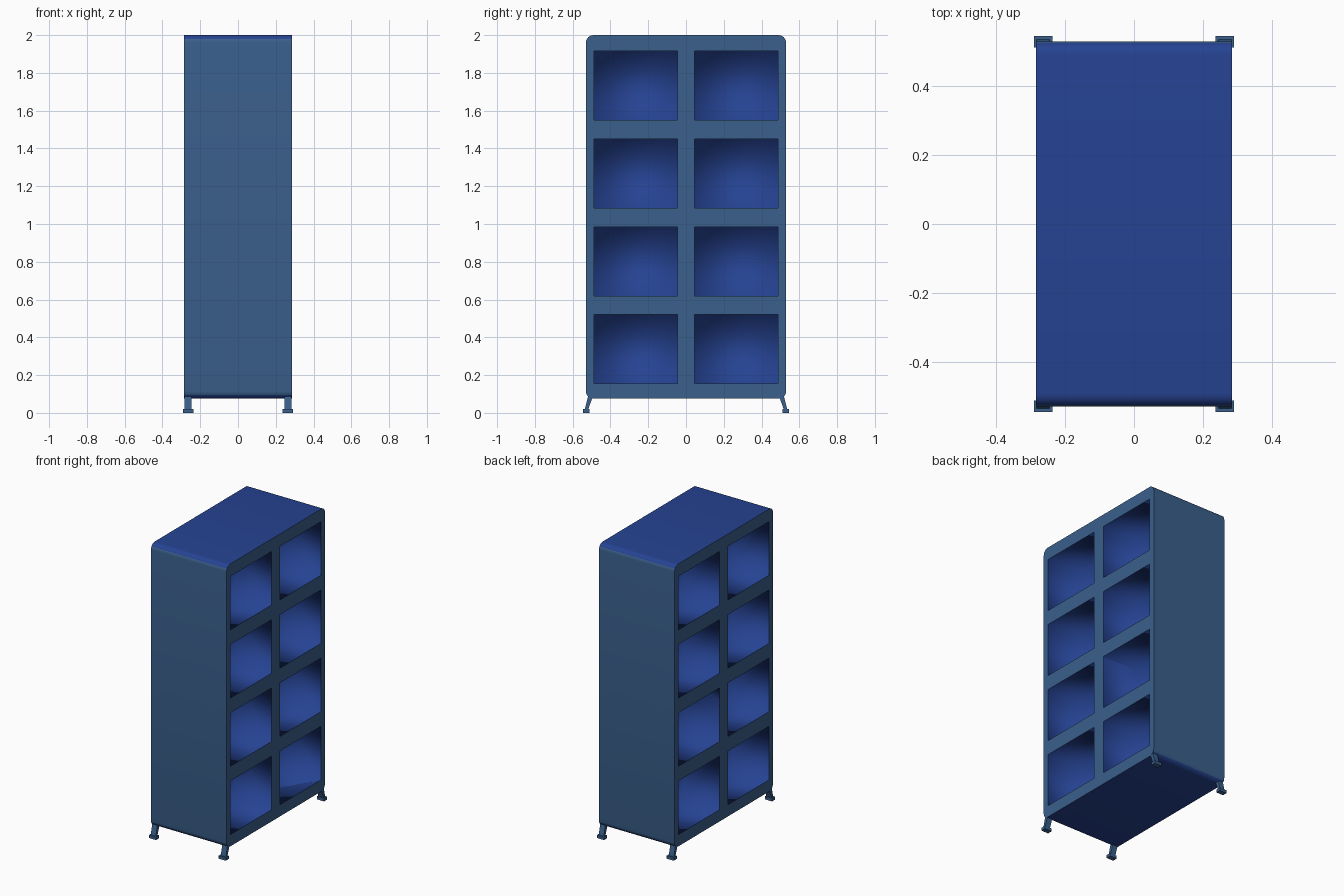
import bpy, bmesh, math

if "Cube" in bpy.data.objects:
    bpy.data.objects.remove(bpy.data.objects["Cube"])

def material(name, col):
    m = bpy.data.materials.new(name)
    m.diffuse_color = (*col, 1)
    m.use_nodes = True
    m.node_tree.nodes["Principled BSDF"].inputs["Base Color"].default_value = m.diffuse_color
    return m

steel = material("steel blue", (0.042, 0.115, 0.26))
deep = material("deep blue", (0.019, 0.056, 0.29))

def make(name, bm, mats):
    bmesh.ops.recalc_face_normals(bm, faces=bm.faces)
    me = bpy.data.meshes.new(name)
    bm.to_mesh(me)
    bm.free()
    ob = bpy.data.objects.new(name, me)
    bpy.context.collection.objects.link(ob)
    for m in mats:
        me.materials.append(m)
    return ob

def prism(bm, low, high, z0, z1, mat=0):
    # low / high are (x0, x1, y0, y1) rectangles
    rings = []
    for (x0, x1, y0, y1), z in ((low, z0), (high, z1)):
        rings.append([bm.verts.new(p) for p in
                      ((x0, y0, z), (x1, y0, z), (x1, y1, z), (x0, y1, z))])
    a, b = rings
    faces = [bm.faces.new(a[::-1]), bm.faces.new(b)]
    for i in range(4):
        j = (i + 1) % 4
        faces.append(bm.faces.new((a[i], a[j], b[j], b[i])))
    for f in faces:
        f.material_index = mat

# Cabinet body: rounded profile in y-z, extruded along x
HX, HY, Z0, Z1 = 0.285, 0.53, 0.075, 2.0
R, SEG = 0.04, 6
profile = []
for cy, cz, start in ((HY - R, Z1 - R, 0), (-HY + R, Z1 - R, 90),
                      (-HY + R, Z0 + R, 180), (HY - R, Z0 + R, 270)):
    for k in range(SEG + 1):
        a = math.radians(start + 90 * k / SEG)
        profile.append((cy + R * math.cos(a), cz + R * math.sin(a)))
bm = bmesh.new()
face = bm.faces.new([bm.verts.new((-HX, y, z)) for y, z in profile])
ext = bmesh.ops.extrude_face_region(bm, geom=[face])
bmesh.ops.translate(bm, vec=(2 * HX, 0, 0),
                    verts=[v for v in ext["geom"] if isinstance(v, bmesh.types.BMVert)])
bmesh.ops.recalc_face_normals(bm, faces=bm.faces)
for f in bm.faces:
    f.material_index = 1 if abs(f.normal.z) > 0.55 else 0
body = make("cabinet_body", bm, (steel, deep))

# Compartments: 2 x 4 on both open sides, with a thin central back panel
bm = bmesh.new()
for sx in (-1, 1):
    for sy in (-1, 1):
        for row in range(4):
            z = 0.155 + 0.465 * row
            xs = sorted((sx * 0.015, sx * 0.4))
            ys = sorted((sy * 0.045, sy * 0.487))
            rect = (*xs, *ys)
            prism(bm, rect, rect, z, z + 0.365, 1)
cutter = make("compartment_cutter", bm, (steel, deep))
cutter.hide_render = True
mod = body.modifiers.new("compartments", 'BOOLEAN')
mod.operation = 'DIFFERENCE'
mod.solver = 'EXACT'
mod.object = cutter
bpy.context.view_layer.objects.active = body
body.select_set(True)
bpy.ops.object.modifier_apply(modifier=mod.name)
bpy.data.objects.remove(cutter)

# Soft shading inside the compartments and round the corners, crisp rims
bm = bmesh.new()
bm.from_mesh(body.data)
for f in bm.faces:
    f.smooth = True
for e in bm.edges:
    if len(e.link_faces) == 2:
        inside = all(f.material_index == 1 for f in e.link_faces)
        e.smooth = inside or e.calc_face_angle(0) < math.radians(30)
bm.to_mesh(body.data)
bm.free()

# Splayed feet with flat pads at the four corners
for sx, xn in ((-1, "left"), (1, "right")):
    for sy, yn in ((-1, "front"), (1, "back")):
        def rect(x0, x1, y0, y1):
            return (*sorted((sx * x0, sx * x1)), *sorted((sy * y0, sy * y1)))
        bm = bmesh.new()
        prism(bm, rect(0.245, 0.283, 0.518, 0.536),
              rect(0.245, 0.283, 0.492, 0.518), 0.018, 0.09)
        pad = rect(0.236, 0.29, 0.512, 0.546)
        prism(bm, pad, pad, 0.0, 0.02)
        make(f"{yn}_{xn}_foot", bm, (steel,))
